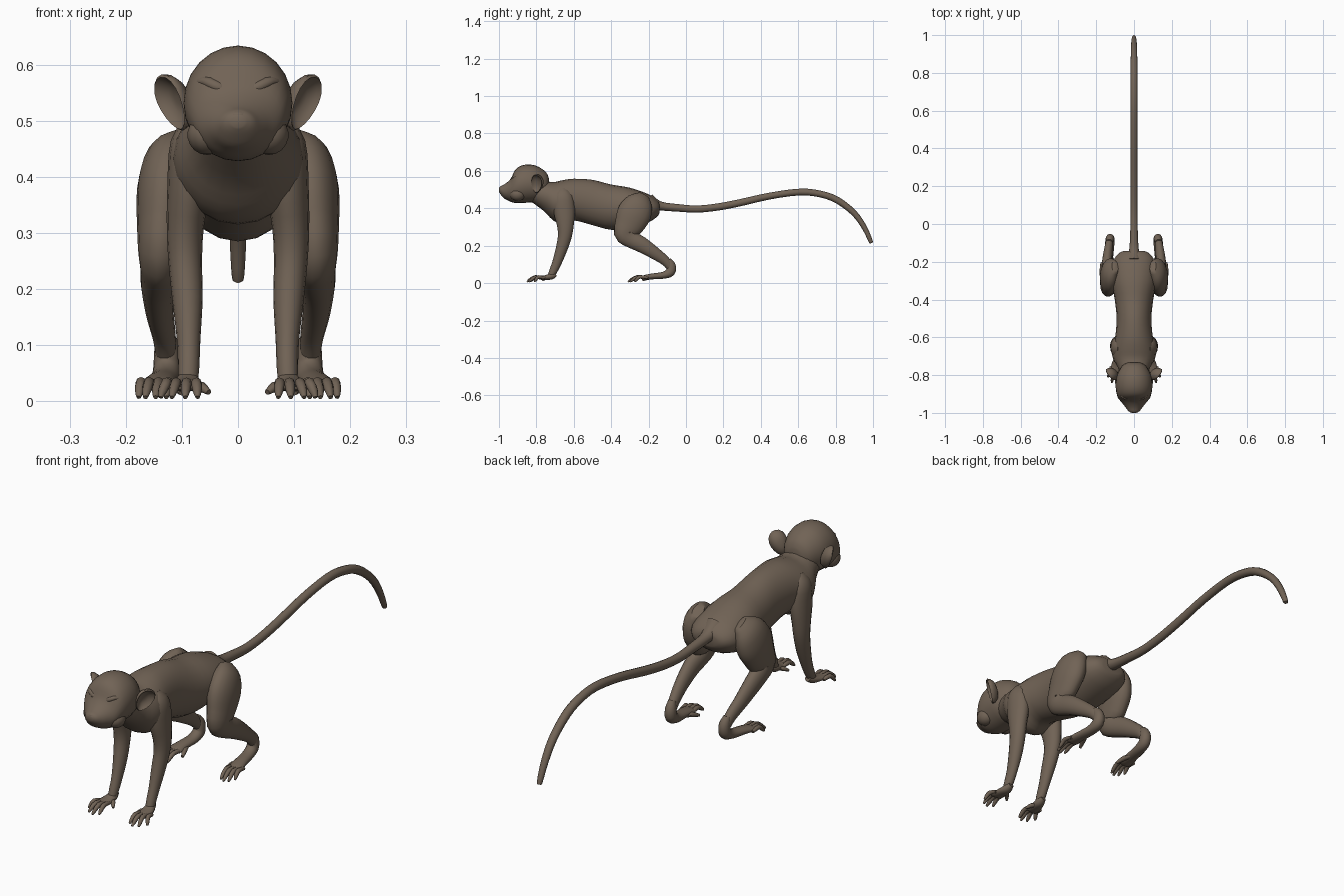
import bpy, bmesh, math
from mathutils import Vector

fur = bpy.data.materials.new("brown fur")
fur.diffuse_color = (0.165, 0.125, 0.092, 1)


def finish(name, bm, mirror):
    bmesh.ops.recalc_face_normals(bm, faces=bm.faces)
    me = bpy.data.meshes.new(name)
    bm.to_mesh(me)
    bm.free()
    me.materials.append(fur)
    ob = bpy.data.objects.new(name, me)
    bpy.context.collection.objects.link(ob)
    bpy.ops.object.select_all(action='DESELECT')
    ob.select_set(True)
    bpy.context.view_layer.objects.active = ob
    bpy.ops.object.shade_smooth_by_angle(angle=math.radians(50))
    if mirror:
        ob.modifiers.new("mirror", 'MIRROR').use_mirror_merge = False
    return ob


def skin(bm, rings):
    """Bridge closed rings of points and cap both ends."""
    vs = [[bm.verts.new(p) for p in r] for r in rings]
    n = len(vs[0])
    for a, b in zip(vs, vs[1:]):
        for i in range(n):
            bm.faces.new((a[i], a[(i + 1) % n], b[(i + 1) % n], b[i]))
    bm.faces.new(vs[0])
    bm.faces.new(vs[-1])


def catmull(pts, steps):
    p = [Vector(q) for q in pts]
    out = []
    for i in range(len(p) - 1):
        a, b, c, d = p[max(i - 1, 0)], p[i], p[i + 1], p[min(i + 2, len(p) - 1)]
        for s in range(steps):
            t = s / steps
            out.append(0.5 * (2 * b + (c - a) * t + (2 * a - 5 * b + 4 * c - d) * t * t
                              + (3 * b - a - 3 * c + d) * t ** 3))
    return out + [p[-1]]


def tube(bm, stations, sides=16, steps=3, upright=False):
    """Loft ellipses (x, y, z, side radius, other radius) along a smooth path."""
    st = catmull(stations, steps)
    pos = [Vector(s[:3]) for s in st]
    rings = []
    for i, s in enumerate(st):
        t = (pos[min(i + 1, len(st) - 1)] - pos[max(i - 1, 0)]).normalized()
        if upright:
            t = Vector((0, 1, 0))
        u = Vector((1, 0, 0))
        u = (u - t * u.dot(t)).normalized()
        v = t.cross(u)
        ang = [2 * math.pi * k / sides for k in range(sides)]
        rings.append([pos[i] + u * (s[3] * math.cos(a)) + v * (s[4] * math.sin(a)) for a in ang])
    skin(bm, rings)


def part(name, stations, mirror=False, **kw):
    bm = bmesh.new()
    tube(bm, stations, **kw)
    return finish(name, bm, mirror)


def profile(rows):
    """Rows of y, top z, bottom z, half width."""
    return [(0, y, (a + b) / 2, w, (a - b) / 2) for y, a, b, w in rows]


# Torso and neck
part("torso", profile([
    (-.142, .425, .375, .05), (-.155, .445, .355, .08), (-.2, .475, .325, .11), (-.3, .51, .295, .118),
    (-.4, .527, .285, .102), (-.5, .552, .31, .092), (-.6, .558, .335, .10), (-.66, .55, .315, .115),
    (-.71, .54, .335, .112), (-.76, .548, .385, .085), (-.82, .56, .43, .065)]),
    sides=20, upright=True)

# Head with muzzle
part("head", profile([
    (-.733, .56, .50, .03), (-.75, .595, .465, .062), (-.80, .627, .436, .09), (-.85, .634, .43, .097),
    (-.89, .624, .428, .094), (-.915, .602, .429, .086), (-.935, .562, .434, .074), (-.955, .54, .444, .057),
    (-.975, .526, .455, .042), (-.992, .518, .475, .028), (-1.0, .508, .488, .012)]),
    sides=24, upright=True)


# Brow ridges, eyes, nose and lips
def blob(name, c, r, mirror=True):
    x, y, z = c
    rows = [(x + r[0] * math.sin(a), y, z, 0, 0) for a in (0,)]
    bm = bmesh.new()
    bmesh.ops.create_uvsphere(bm, u_segments=14, v_segments=9, radius=1)
    for v in bm.verts:
        v.co = (x + v.co.x * r[0], y + v.co.y * r[1], z + v.co.z * r[2])
    return finish(name, bm, mirror)


blob("eye", (.05, -.908, .538), (.022, .016, .018))
part("brow", [(.018, -.925, .553, .006, .004), (.035, -.925, .56, .01, .009),
              (.058, -.912, .57, .01, .009), (.078, -.89, .565, .006, .004)], True, sides=10)
blob("nose", (0, -.984, .509), (.02, .015, .01), False)
blob("lips", (0, -.955, .468), (.042, .024, .016), False)
blob("cheek", (.055, -.9, .475), (.036, .042, .036))

# Ears: cupped discs facing forward and outward
up = Vector((.42, .12, .9)).normalized()
out = Vector((.62, .78, 0))
out = (out - up * out.dot(up)).normalized()
face = out.cross(up)
if face.y > 0:
    face = -face
centre = Vector((.115, -.795, .533))
bm = bmesh.new()
ear = []
for size, depth in ((.3, -.026), (.7, -.02), (.95, -.006), (1, .004), (.93, .008),
                    (.8, .001), (.5, -.009), (.15, -.011)):
    ring = []
    for k in range(18):
        a = 2 * math.pi * k / 18
        wide = .036 + .007 * math.sin(a)
        ring.append(centre + out * (size * wide * math.cos(a)) + up * (size * .054 * math.sin(a))
                    + face * depth)
    ear.append(ring)
skin(bm, ear)
finish("ear", bm, True)

# Front legs
part("front_leg", [
    (.07, -.66, .505, .018, .025), (.08, -.657, .46, .04, .055), (.088, -.65, .38, .038, .057),
    (.094, -.645, .31, .033, .045), (.094, -.648, .25, .03, .037), (.09, -.666, .18, .027, .031),
    (.088, -.69, .11, .021, .025), (.088, -.712, .06, .019, .021), (.089, -.725, .035, .017, .016)], True)


# Hands and feet: a palm with jointed digits
def paw(name, palm, root, tips, thumb):
    bm = bmesh.new()
    tube(bm, palm, sides=14)
    x, y, z, spread = root
    for i, (tx, ty) in enumerate(tips):
        bx = x + spread * (i - 1.5)
        tube(bm, [(bx, y + .02, z, .008, .007), (bx * .6 + tx * .4, y * .6 + ty * .4, z + .006, .0095, .0095),
                  (bx * .2 + tx * .8, y * .2 + ty * .8, .018, .008, .008), (tx, ty, .007, .004, .004)],
             sides=8, steps=2)
    tube(bm, thumb, sides=8, steps=2)
    return finish(name, bm, True)


paw("hand",
    [(.088, -.695, .045, .012, .01), (.089, -.72, .036, .021, .017), (.094, -.75, .03, .026, .013),
     (.098, -.78, .028, .028, .01), (.098, -.79, .027, .02, .005)],
    (.098, -.775, .027, .015),
    [(.072, -.835), (.094, -.85), (.118, -.84), (.138, -.81)],
    [(.082, -.735, .03, .01, .008), (.066, -.75, .026, .01, .009), (.052, -.768, .016, .005, .005)])

# Hind legs
part("hind_leg", [
    (.10, -.225, .465, .02, .035), (.118, -.245, .43, .045, .073), (.128, -.275, .375, .052, .092),
    (.134, -.305, .31, .046, .08), (.138, -.325, .265, .04, .06), (.14, -.295, .235, .034, .047),
    (.143, -.24, .207, .03, .043), (.14, -.17, .162, .025, .034), (.132, -.11, .118, .021, .026),
    (.128, -.08, .08, .018, .02)], True, sides=18)
paw("foot",
    [(.13, -.093, .125, .015, .014), (.127, -.079, .095, .022, .024), (.127, -.083, .06, .024, .026),
     (.13, -.12, .042, .025, .019), (.138, -.18, .036, .027, .016), (.144, -.225, .03, .031, .012),
     (.145, -.24, .028, .022, .006)],
    (.146, -.225, .028, .016),
    [(.128, -.30), (.147, -.31), (.165, -.30), (.177, -.275)],
    [(.125, -.17, .032, .011, .009), (.112, -.2, .028, .011, .01), (.1, -.232, .016, .006, .006)])

# Tail
part("tail", [
    (0, -.2, .44, .045, .04), (0, -.14, .413, .026, .024), (0, -.04, .402, .02, .02), (0, .06, .396, .018, .019),
    (0, .17, .407, .018, .019), (0, .29, .43, .018, .019), (0, .45, .466, .018, .018), (0, .61, .487, .018, .018),
    (0, .72, .476, .018, .018), (0, .81, .443, .018, .018), (0, .9, .373, .017, .016),
    (0, .955, .295, .015, .014), (0, .988, .222, .011, .011), (0, .989, .217, .006, .006)],
    sides=12)
